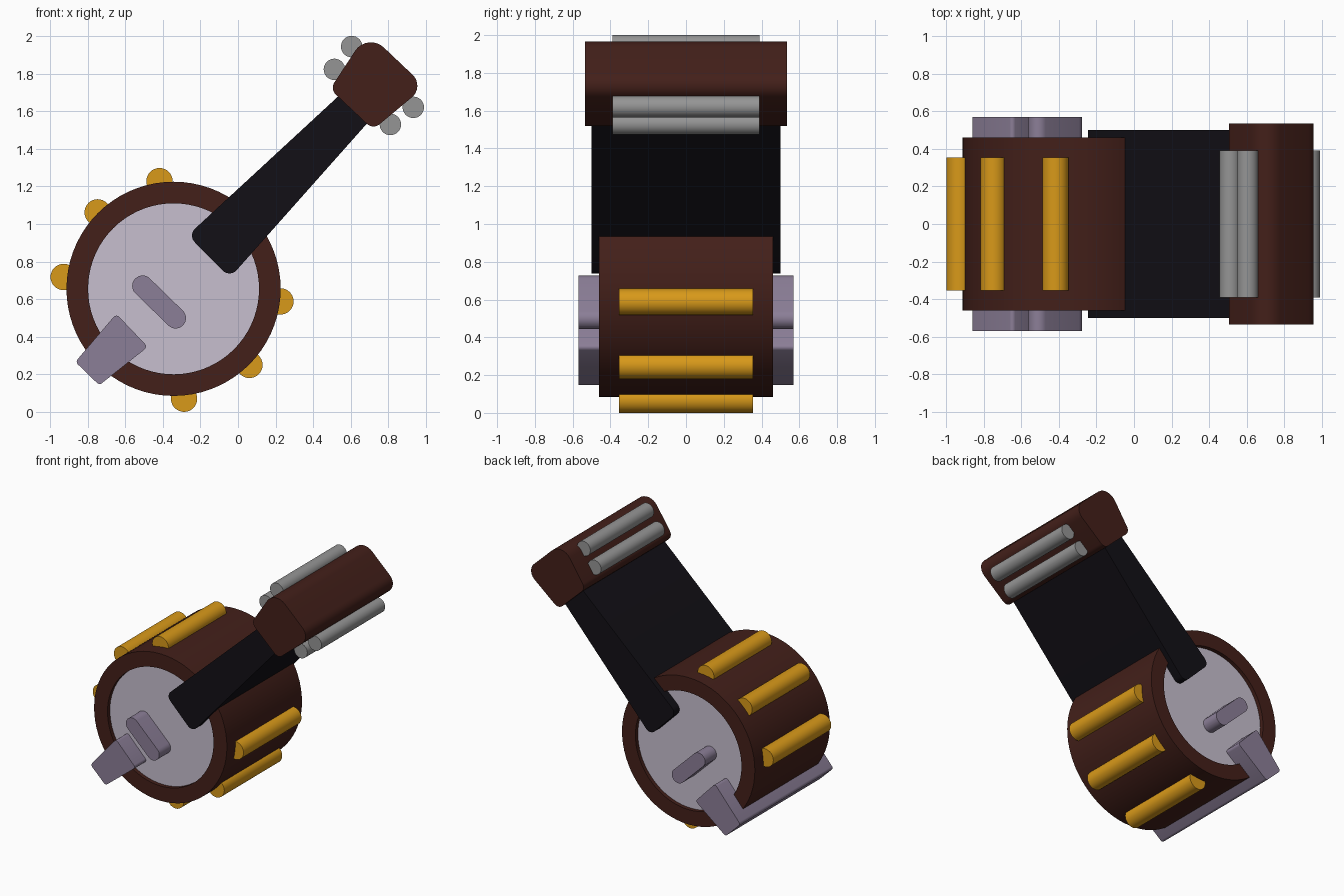
import bpy, bmesh, math
from mathutils import Vector, Matrix

cube = bpy.data.objects.get("Cube")
if cube:
    bpy.data.objects.remove(cube, do_unlink=True)


def material(name, rgb):
    m = bpy.data.materials.new(name)
    m.use_nodes = True
    m.diffuse_color = (*rgb, 1)
    bsdf = m.node_tree.nodes["Principled BSDF"]
    bsdf.inputs["Base Color"].default_value = (*rgb, 1)
    bsdf.inputs["Roughness"].default_value = 0.6
    return m


WOOD = material("dark_wood", (0.056, 0.014, 0.010))
EBONY = material("ebony", (0.006, 0.005, 0.008))
SKIN = material("drum_skin", (0.57, 0.52, 0.62))
MAUVE = material("mauve", (0.26, 0.21, 0.31))
BRASS = material("brass", (0.69, 0.32, 0.01))
STEEL = material("steel", (0.30, 0.30, 0.30))


def finish(name, bm, mat):
    bmesh.ops.recalc_face_normals(bm, faces=bm.faces)
    mesh = bpy.data.meshes.new(name)
    bm.to_mesh(mesh)
    bm.free()
    mesh.materials.append(mat)
    ob = bpy.data.objects.new(name, mesh)
    bpy.context.collection.objects.link(ob)
    bpy.ops.object.select_all(action="DESELECT")
    ob.select_set(True)
    bpy.context.view_layer.objects.active = ob
    bpy.ops.object.shade_smooth_by_angle(angle=math.radians(30))
    return ob


def rounded(corners, radii, steps=8):
    """Outline of a polygon whose corners are filleted."""
    out = []
    pts = [Vector(c) for c in corners]
    for i, (p, r) in enumerate(zip(pts, radii)):
        if r == 0:
            out.append(p)
            continue
        a = (pts[i - 1] - p).normalized()
        b = (pts[(i + 1) % len(pts)] - p).normalized()
        half = a.angle(b) / 2
        centre = p + (a + b).normalized() * (r / math.sin(half))
        start = p + a * (r / math.tan(half)) - centre
        end = p + b * (r / math.tan(half)) - centre
        sweep = math.pi - 2 * half
        for k in range(steps + 1):
            t = k / steps
            out.append(centre + (start * math.sin((1 - t) * sweep)
                                 + end * math.sin(t * sweep)) / math.sin(sweep))
    return out


def prism(name, outline, half_depth, mat):
    """Extrude an x-z outline symmetrically along y."""
    bm = bmesh.new()
    face = bm.faces.new([bm.verts.new((x, -half_depth, z)) for x, z in outline])
    ext = bmesh.ops.extrude_face_region(bm, geom=[face])["geom"]
    bmesh.ops.translate(bm, vec=(0, 2 * half_depth, 0),
                        verts=[g for g in ext if isinstance(g, bmesh.types.BMVert)])
    return finish(name, bm, mat)


def rod(name, centre, radius, half_depth, mat, sides=32):
    bm = bmesh.new()
    bmesh.ops.create_cone(bm, cap_ends=True, segments=sides, radius1=radius,
                          radius2=radius, depth=2 * half_depth,
                          matrix=Matrix.Translation((centre[0], 0, centre[1]))
                          @ Matrix.Rotation(math.pi / 2, 4, "X"))
    return finish(name, bm, mat)


# Round body: wooden rim with a recessed skin on both sides
BODY = (-0.343, 0.655)
bm = bmesh.new()
section = [bm.verts.new((BODY[0] + r, y, BODY[1]))
           for r, y in ((0.455, -0.46), (0.57, -0.46), (0.57, 0.46), (0.455, 0.46))]
edges = [bm.edges.new((section[i - 1], section[i])) for i in range(4)]
bmesh.ops.spin(bm, geom=section + edges, cent=(BODY[0], 0, BODY[1]),
               axis=(0, 1, 0), angle=2 * math.pi, steps=72, use_merge=True)
bmesh.ops.remove_doubles(bm, verts=bm.verts, dist=0.0001)
finish("body_rim", bm, WOOD)
rod("drum_skin", BODY, 0.456, 0.43, SKIN, 72)

# Brass brackets around the rim
for i, c in enumerate([(-0.418, 1.228), (-0.747, 1.062), (-0.928, 0.718),
                       (0.226, 0.588), (0.061, 0.25), (-0.287, 0.07)]):
    rod(f"bracket_{i + 1}", c, 0.07, 0.355, BRASS)

# Neck, tapering towards the head
prism("neck", rounded([(-0.267, 0.94), (-0.043, 0.714), (0.74, 1.595), (0.60, 1.741)],
                      [0.05, 0.05, 0, 0]), 0.5, EBONY)

# Head with tuning pegs
prism("head", rounded([(0.49, 1.718), (0.719, 1.502), (0.995, 1.732), (0.689, 2.022)],
                      [0.05, 0.05, 0.08, 0.1]), 0.535, WOOD)
for i, c in enumerate([(0.605, 1.944), (0.513, 1.823), (0.933, 1.621), (0.811, 1.53)]):
    rod(f"tuning_peg_{i + 1}", c, 0.057, 0.39, STEEL)

# Bridge and tailpiece, running through the body to both sides
prism("bridge", rounded([(-0.508, 0.748), (-0.586, 0.67), (-0.332, 0.422), (-0.254, 0.5)],
                        [0.054] * 4), 0.57, MAUVE)
prism("tailpiece", rounded([(-0.648, 0.522), (-0.866, 0.266), (-0.738, 0.142), (-0.48, 0.346)],
                           [0.02] * 4, 4), 0.57, MAUVE)
